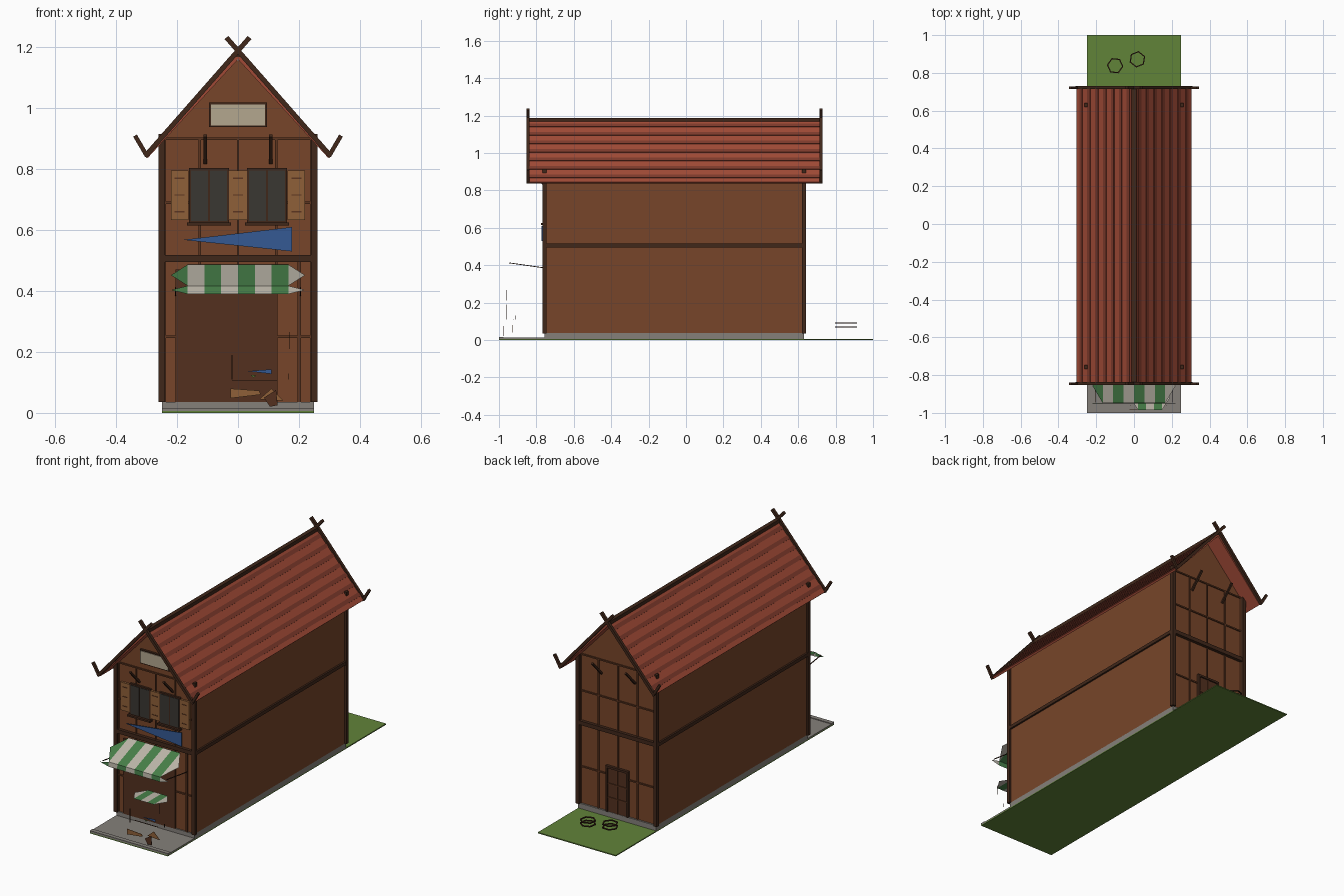
import bpy, math
from mathutils import Vector

if "Cube" in bpy.data.objects:
    bpy.data.objects.remove(bpy.data.objects["Cube"])


def mat(name, hexa):
    m = bpy.data.materials.new(name)
    lin = [((int(hexa[i:i + 2], 16) / 255 + 0.055) / 1.055) ** 2.4 for i in (0, 2, 4)]
    m.diffuse_color = (*lin, 1)
    m.use_nodes = True
    m.node_tree.nodes["Principled BSDF"].inputs["Base Color"].default_value = m.diffuse_color
    return m


WALL, DARK, TRIM = mat("wall", "774529"), mat("dark_wood", "40271A"), mat("trim", "5C3520")
PANEL, ROOF, ROOF2 = mat("panel", "53301F"), mat("tile", "A04A36"), mat("tile_dark", "7E3A2B")
GRASS, STONE, GLASS = mat("grass", "618339"), mat("stone", "85807A"), mat("glass", "3A3732")
SHUT, CREAM, BLUE = mat("shutter", "8F6038"), mat("cream", "B4A78F"), mat("blue", "355A94")
GREEN, WHITE = mat("green_cloth", "478049"), mat("white_cloth", "BDB7AA")


def mesh(name, verts, faces, m):
    me = bpy.data.meshes.new(name)
    me.from_pydata([tuple(v) for v in verts], [], faces)
    me.materials.append(m)
    ob = bpy.data.objects.new(name, me)
    bpy.context.collection.objects.link(ob)
    return ob


def extrude(name, base, offset, m):
    """Solid made by sweeping a planar polygon along an offset."""
    base, offset = [Vector(p) for p in base], Vector(offset)
    n = len(base)
    normal = sum(((base[i] - base[0]).cross(base[i + 1] - base[0]) for i in range(1, n - 1)), Vector())
    if normal.dot(offset) > 0:
        base.reverse()
    faces = [list(range(n)), list(range(2 * n - 1, n - 1, -1))]
    faces += [[(i + 1) % n, i, i + n, (i + 1) % n + n] for i in range(n)]
    return mesh(name, base + [p + offset for p in base], faces, m)


def box(name, x0, x1, y0, y1, z0, z1, m):
    y0, y1 = sorted((y0, y1))
    return extrude(name, [(x0, y0, z0), (x1, y0, z0), (x1, y1, z0), (x0, y1, z0)], (0, 0, z1 - z0), m)


def prism(name, xz, y0, y1, m):
    return extrude(name, [(x, y0, z) for x, z in xz], (0, y1 - y0, 0), m)


def beam(name, p, q, w, m):
    """Square bar between two points."""
    p, q = Vector(p), Vector(q)
    d = (q - p).normalized()
    a = d.cross(Vector((0, 1, 0)) if abs(d.y) < 0.5 else Vector((1, 0, 0))).normalized() * w / 2
    b = d.cross(a)
    return extrude(name, [p + a + b, p - a + b, p - a - b, p + a - b], q - p, m)


# lot: lawn with pavement in front, stone footing
box("lawn", -0.25, 0.25, -1, 1, 0, 0.006, GRASS)
box("pavement", -0.25, 0.25, -1, -0.75, 0.006, 0.012, STONE)
box("curb", -0.25, 0.25, -1, -0.975, 0.006, 0.016, STONE)
box("footing", -0.25, 0.25, -0.757, 0.63, 0.006, 0.036, STONE)

# gabled body
prism("walls", [(-0.25, 0.035), (0.25, 0.035), (0.25, 0.89), (0, 1.16), (-0.25, 0.89)], -0.75, 0.62, WALL)
for s in (-1, 1):
    for y in (-0.757, 0.63):
        box("corner_post", s * 0.25 - 0.011, s * 0.25 + 0.011, y - 0.011, y + 0.011, 0.035, 0.915, DARK)
    box("side_beam", s * 0.252 - 0.008, s * 0.252 + 0.008, -0.75, 0.62, 0.495, 0.515, DARK)

# timber framing of both gables
for y, d in ((-0.75, -1), (0.62, 1)):
    box("floor_beam", -0.26, 0.26, y, y + d * 0.018, 0.495, 0.518, DARK)
    for z in (0.25, 0.69, 0.9):
        box("rail", -0.24, 0.24, y, y + d * 0.006, z - 0.004, z + 0.004, TRIM)
    for x in (-0.24, -0.125, 0, 0.125, 0.24):
        box("stud", x - 0.004, x + 0.004, y, y + d * 0.006, 0.035, 0.9, TRIM)
    for x in (-0.107, 0.107):
        beam("strut", (x, y, 0.82), (x, y + d * 0.085, 0.91), 0.011, DARK)

# roof: slabs, tile courses, ridge, crossed bargeboards with upturned tips
E, R = Vector((0.305, 0, 0.845)), Vector((0, 0, 1.178))
SL = (R - E)
N = Vector((-SL.z, 0, SL.x)).normalized() * -1
for s in (-1, 1):
    def strip(name, t0, t1, h0, h1, m):
        pts = [E + SL * t0 + N * h0, E + SL * t1 + N * h0, E + SL * t1 + N * h1, E + SL * t0 + N * h1]
        prism(name, [(s * p.x, p.z) for p in pts], -0.838, 0.715, m)
    strip("roof_slab", 0, 1, -0.012, 0, ROOF)
    for i in range(7):
        t = 0.06 + i * 0.137
        strip("tile_course", t, t + 0.05, -0.002, 0.004, ROOF2)
    for y in (-0.845, 0.722):
        beam("bargeboard", (s * 0.305, y, 0.842), (-s * 0.038, y, 1.232), 0.016, DARK)
        beam("eave_tip", (s * 0.298, y, 0.842), (s * 0.338, y, 0.91), 0.014, DARK)
box("ridge_cap", -0.012, 0.012, -0.84, 0.717, 1.168, 1.188, DARK)

# windows with shutters
for c in (-0.095, 0.095):
    box("window_frame", c - 0.066, c + 0.066, -0.75, -0.762, 0.622, 0.803, DARK)
    for x in (c - 0.031, c + 0.031):
        box("window_pane", x - 0.028, x + 0.028, -0.76, -0.765, 0.63, 0.795, GLASS)
    box("window_sill", c - 0.072, c + 0.072, -0.75, -0.776, 0.615, 0.625, DARK)
for x0, x1 in ((-0.22, -0.163), (-0.029, 0.029), (0.163, 0.22)):
    box("shutter", x0, x1, -0.75, -0.762, 0.633, 0.795, SHUT)
    for z in (0.66, 0.715, 0.77):
        box("shutter_batten", x0 + 0.012, x1 - 0.012, -0.76, -0.764, z - 0.002, z + 0.002, TRIM)

# gable board and pennant
box("board_frame", -0.095, 0.095, -0.75, -0.763, 0.938, 1.018, DARK)
box("gable_board", -0.089, 0.089, -0.76, -0.766, 0.944, 1.012, CREAM)
prism("pennant", [(-0.18, 0.568), (0.178, 0.53), (0.178, 0.61)], -0.772, -0.768, BLUE)

# shop front
box("shop_panel", -0.205, 0.128, -0.75, -0.76, 0.035, 0.47, PANEL)
box("shop_jamb", 0.196, 0.206, -0.75, -0.76, 0.035, 0.495, TRIM)

# back door
box("back_door", -0.062, 0.062, 0.62, 0.628, 0.036, 0.29, PANEL)
for x in (-0.066, 0.066):
    box("door_jamb", x - 0.006, x + 0.006, 0.62, 0.636, 0.036, 0.3, DARK)
box("door_lintel", -0.072, 0.072, 0.62, 0.636, 0.29, 0.302, DARK)
box("door_mullion", -0.003, 0.003, 0.62, 0.633, 0.036, 0.29, TRIM)
for z in (0.12, 0.2):
    box("door_rail", -0.062, 0.062, 0.62, 0.633, z - 0.003, z + 0.003, TRIM)


def striped(name, xs, top, bottom, first):
    """Striped cloth between two (y, z) edges, ends tapering to a point."""
    mid = ((top[0] + bottom[0]) / 2, (top[1] + bottom[1]) / 2)
    for i in range(len(xs) - 1):
        a, b = xs[i], xs[i + 1]
        if i == 0:
            pts = [(a, *mid), (b, *bottom), (b, *top)]
        elif i == len(xs) - 2:
            pts = [(a, *bottom), (b, *mid), (a, *top)]
        else:
            pts = [(a, *bottom), (b, *bottom), (b, *top), (a, *top)]
        mesh(name, pts, [list(range(len(pts)))], (GREEN, WHITE)[(i + first) % 2])


# awning over the shop
xs = [-0.22 + 0.055 * i for i in range(9)]
striped("awning", xs, (-0.765, 0.487), (-0.948, 0.417), 0)
striped("awning_valance", xs, (-0.948, 0.417), (-0.95, 0.39), 0)
for x in (-0.205, 0.205):
    beam("awning_pole", (x, -0.945, 0.412), (x, -0.755, 0.385), 0.004, DARK)

# market stall: flat canopy, thin posts, counter boards and goods
striped("stall_canopy", [-0.02 + 0.042 * i for i in range(6)], (-0.855, 0.268), (-0.985, 0.268), 1)
for x, y, z0, z1 in ((-0.02, -0.96, 0.11, 0.19), (0.17, -0.96, 0.21, 0.266), (0.165, -0.91, 0.11, 0.13)):
    beam("stall_post", (x, y, z0), (x, y, z1), 0.003, DARK)
prism("stall_front", [(-0.025, 0.08), (-0.025, 0.048), (0.075, 0.06), (0.07, 0.073)], -0.982, -0.98, SHUT)
prism("stall_side_board", [(0.07, 0.045), (0.15, 0.04), (0.11, 0.08)], -0.93, -0.928, SHUT)
prism("stall_crate", [(0.085, 0.05), (0.105, 0.02), (0.13, 0.025), (0.125, 0.075)], -0.975, -0.973, PANEL)
prism("stall_cloth", [(0.03, 0.137), (0.11, 0.128), (0.11, 0.143)], -0.915, -0.913, BLUE)
prism("stall_produce", [(0.042, 0.125), (0.05, 0.116), (0.06, 0.122)], -0.915, -0.913, GRASS)
beam("stall_rail", (-0.02, -0.92, 0.107), (0.13, -0.92, 0.107), 0.003, DARK)

# barrel hoops in the yard: open six-sided bands
for cx, cy in ((-0.1, 0.838), (0.018, 0.872)):
    for z in (0.07, 0.09):
        v, f = [], []
        for i in range(6):
            a = math.tau * i / 6 + 0.3 + cx * 4
            for r, dz in ((0.044, -0.003), (0.044, 0.003), (0.037, 0.003), (0.037, -0.003)):
                v.append((cx + r * math.cos(a), cy + r * math.sin(a), z + dz))
            j = (i + 1) % 6
            f += [[i * 4 + k, j * 4 + k, j * 4 + (k + 1) % 4, i * 4 + (k + 1) % 4] for k in range(4)]
        mesh("barrel_hoop", v, f, DARK)
